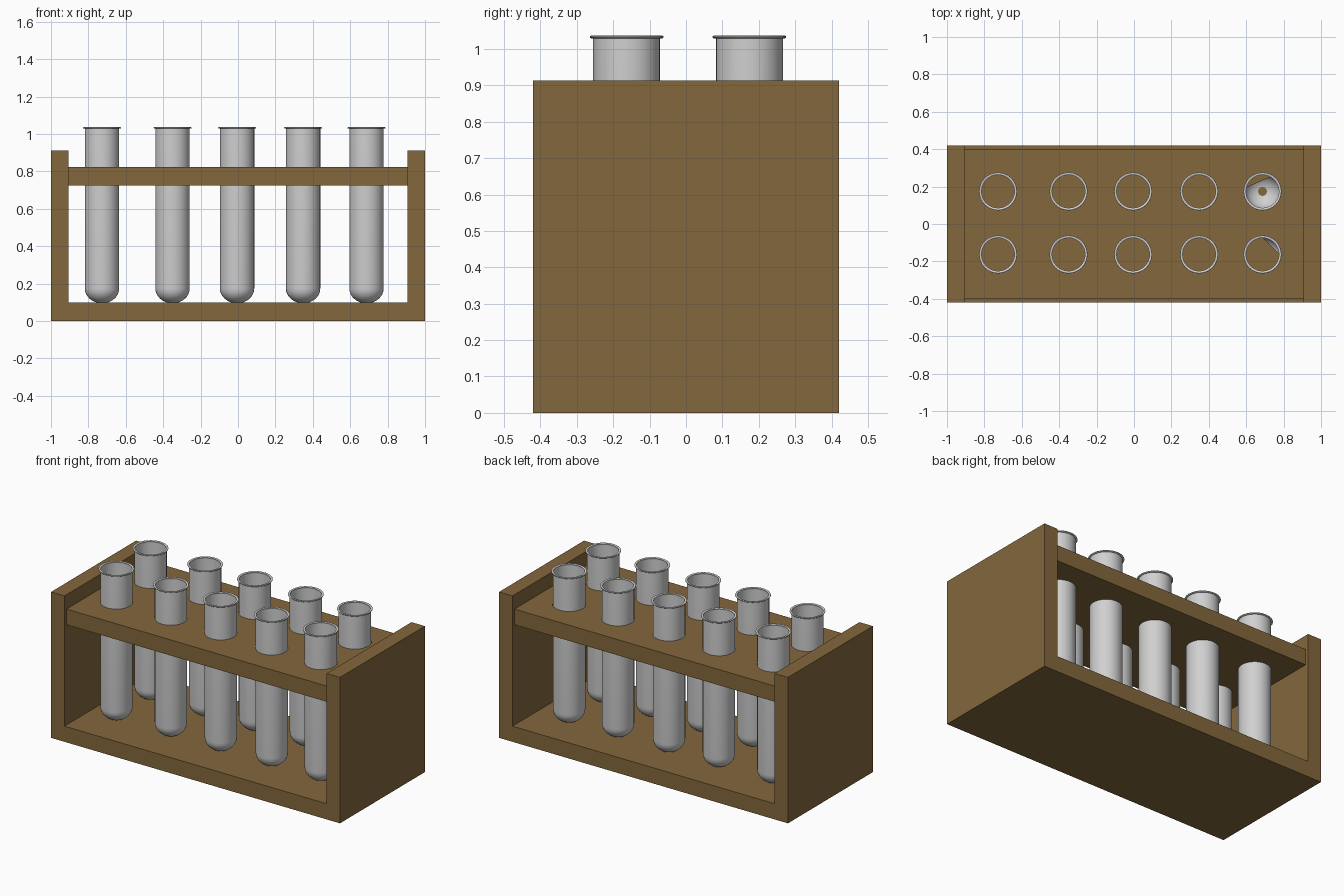
import bpy, bmesh, math
from mathutils import Vector

if "Cube" in bpy.data.objects:
    bpy.data.objects.remove(bpy.data.objects["Cube"], do_unlink=True)


def material(name, colour):
    m = bpy.data.materials.new(name)
    m.use_nodes = True
    m.diffuse_color = colour
    bsdf = m.node_tree.nodes["Principled BSDF"]
    bsdf.inputs["Base Color"].default_value = colour
    bsdf.inputs["Roughness"].default_value = 0.6
    return m


wood = material("brown wood", (0.231, 0.136, 0.045, 1))
glass = material("pale grey glass", (0.63, 0.63, 0.63, 1))


def finish(bm, name, mat):
    mesh = bpy.data.meshes.new(name)
    bm.to_mesh(mesh)
    bm.free()
    mesh.materials.append(mat)
    obj = bpy.data.objects.new(name, mesh)
    bpy.context.collection.objects.link(obj)
    return obj


def extrude_outline(name, points, axis_map, depth, mat):
    """Extrude a flat outline along the given vector."""
    bm = bmesh.new()
    face = bm.faces.new([bm.verts.new(axis_map(*p)) for p in points])
    new = bmesh.ops.extrude_face_region(bm, geom=[face])["geom"]
    bmesh.ops.translate(bm, vec=depth,
                        verts=[v for v in new if isinstance(v, bmesh.types.BMVert)])
    bmesh.ops.recalc_face_normals(bm, faces=bm.faces)
    return finish(bm, name, mat)


# Rack frame: base and two end panels as one U-shaped profile
HALF_Y, INNER, TOP, FLOOR = 0.42, 0.907, 0.913, 0.098
outline = [(-1, 0), (1, 0), (1, TOP), (INNER, TOP), (INNER, FLOOR),
           (-INNER, FLOOR), (-INNER, TOP), (-1, TOP)]
extrude_outline("rack_frame", outline, lambda x, z: (x, -HALF_Y, z),
                (0, 2 * HALF_Y, 0), wood)

# Shelf that holds the tubes, let into the end panels
corners = [(-0.998, -0.4), (0.998, -0.4), (0.998, 0.4), (-0.998, 0.4)]
shelf = extrude_outline("shelf", corners, lambda x, y: (x, y, 0.725),
                        (0, 0, 0.098), wood)

COLUMNS = [-0.727, -0.35, -0.005, 0.348, 0.687]
ROWS = [-0.163, 0.174]


# Openings at the right-hand end, each cut straight along one chord
def cut_opening(name, x, y, chord_point, chord_normal):
    bm = bmesh.new()
    bmesh.ops.create_cone(bm, cap_ends=True, segments=32, radius1=0.094,
                          radius2=0.094, depth=0.3)
    bmesh.ops.bisect_plane(bm, geom=bm.verts[:] + bm.edges[:] + bm.faces[:],
                           plane_co=chord_point, plane_no=chord_normal,
                           clear_inner=True)
    bmesh.ops.holes_fill(bm, edges=[e for e in bm.edges if e.is_boundary])
    bmesh.ops.recalc_face_normals(bm, faces=bm.faces)
    bmesh.ops.translate(bm, verts=bm.verts, vec=(x, y, 0.77))
    cutter = finish(bm, name, wood)
    cutter.hide_render = True
    cutter.hide_set(True)
    cutter.display_type = 'WIRE'
    cut = shelf.modifiers.new(name, 'BOOLEAN')
    cut.operation = 'DIFFERENCE'
    cut.solver = 'EXACT'
    cut.object = cutter
    return cutter


cutters = [
    cut_opening("back_opening_cutter", COLUMNS[-1], ROWS[1],
                Vector((-0.08, 0.024, 0)), Vector((0.4, -0.92, 0))),
    cut_opening("front_opening_cutter", COLUMNS[-1], ROWS[0],
                Vector((0, 0.093, 0)), Vector((1, 1, 0))),
]
bpy.context.view_layer.objects.active = shelf
shelf.select_set(True)
for mod in list(shelf.modifiers):
    bpy.ops.object.modifier_apply(modifier=mod.name)
for cutter in cutters:
    bpy.data.objects.remove(cutter, do_unlink=True)
shelf.select_set(False)


# Test tube: round bottom, straight wall and a rolled lip, turned on z
def tube_mesh():
    radius, bottom, dome = 0.092, 0.095, 0.08
    profile = []
    for i in range(9):
        a = math.pi / 2 * i / 8
        profile.append((radius * math.sin(a), bottom + dome * (1 - math.cos(a))))
    profile += [(radius, 1.029)]
    for i in range(7):
        a = -math.pi / 2 + math.pi * 1.3 * i / 6
        profile.append((0.0965 + 0.005 * math.cos(a), 1.033 + 0.004 * math.sin(a)))
    profile += [(0.088, 1.034), (0.09, 1.026)]
    bm = bmesh.new()
    verts = [bm.verts.new((r, 0, z)) for r, z in profile]
    edges = [bm.edges.new(pair) for pair in zip(verts, verts[1:])]
    bmesh.ops.spin(bm, geom=verts + edges, cent=(0, 0, 0), axis=(0, 0, 1),
                   angle=2 * math.pi, steps=32)
    bmesh.ops.remove_doubles(bm, verts=bm.verts, dist=0.0001)
    bmesh.ops.recalc_face_normals(bm, faces=bm.faces)
    return finish(bm, "test_tube", glass)


first = tube_mesh()
bpy.context.view_layer.objects.active = first
first.select_set(True)
bpy.ops.object.shade_smooth_by_angle(angle=math.radians(40))
first.select_set(False)

# Two rows of five tubes sharing one mesh
for row, y in zip(("front", "back"), ROWS):
    for n, x in enumerate(COLUMNS, 1):
        tube = first if (row, n) == ("front", 1) else first.copy()
        if tube is not first:
            bpy.context.collection.objects.link(tube)
        tube.name = f"test_tube_{row}_{n}"
        tube.location = (x, y, 0)
